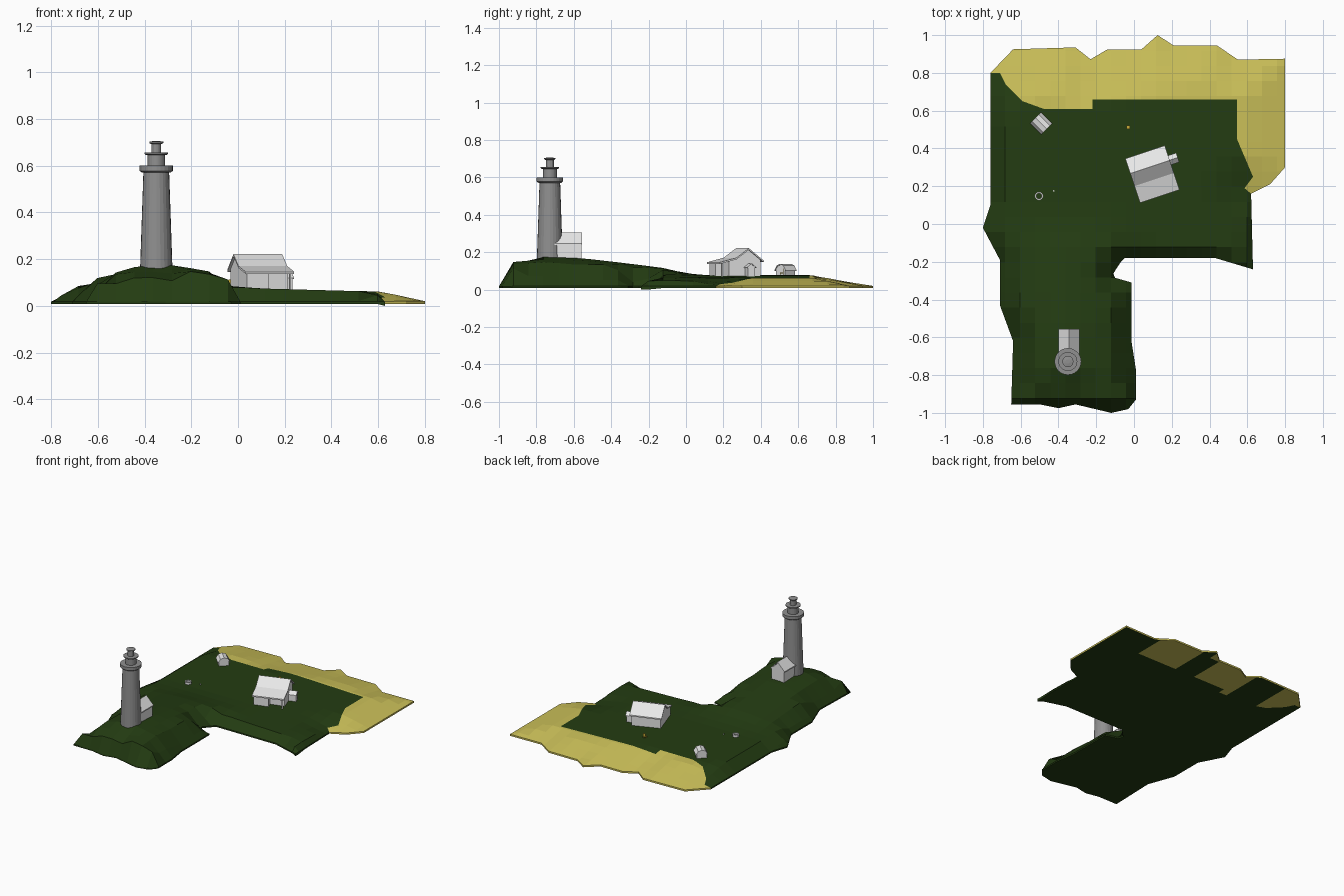
import bpy, bmesh, math
from mathutils import Vector, Matrix
from mathutils.geometry import intersect_point_line

if "Cube" in bpy.data.objects:
    bpy.data.objects.remove(bpy.data.objects["Cube"])


def material(name, r, g, b):
    m = bpy.data.materials.new(name)
    m.diffuse_color = (r, g, b, 1)
    m.use_nodes = True
    m.node_tree.nodes["Principled BSDF"].inputs["Base Color"].default_value = m.diffuse_color
    return m


GRASS = material("dark grass", 0.017, 0.045, 0.006)
SAND = material("sand", 0.6, 0.53, 0.1)
WHITE = material("white paint", 0.8, 0.8, 0.8)
GREY = material("tower grey", 0.28, 0.28, 0.28)
YELLOW = material("yellow", 0.6, 0.42, 0.04)


def finish(bm, name, *mats):
    bmesh.ops.recalc_face_normals(bm, faces=bm.faces[:])
    me = bpy.data.meshes.new(name)
    bm.to_mesh(me)
    bm.free()
    for m in mats:
        me.materials.append(m)
    ob = bpy.data.objects.new(name, me)
    bpy.context.collection.objects.link(ob)
    return ob


# ---- island: grass coast, sand coast and the border between them
W = [(-.76, .8), (-.76, .1), (-.8, -.02), (-.71, -.19), (-.71, -.43), (-.64, -.62),
     (-.65, -.955), (-.5, -.955), (-.4, -.975), (-.31, -.955), (-.12, -1), (-.03, -.98),
     (.01, -.93), (.01, -.77), (-.012, -.63), (-.012, -.31), (-.1, -.285), (-.115, -.25),
     (-.05, -.18), (.43, -.18), (.63, -.24), (.62, .16)]
E = [(.62, .16), (.72, .21), (.8, .3), (.8, .875), (.55, .87), (.44, .945), (.21, .945),
     (.125, 1), (.04, .925), (-.14, .925), (-.23, .872), (-.31, .935), (-.64, .925)]
S = [(-.76, .8), (-.71, .8), (-.68, .74), (-.62, .68), (-.59, .65), (-.48, .61), (-.22, .61),
     (-.22, .66), (.545, .66), (.545, .45), (.63, .25), (.585, .19)]


def lerp_table(x, table):
    if x <= table[0][0]:
        return table[0][1]
    for (a, p), (b, q) in zip(table, table[1:]):
        if x <= b:
            return p + (q - p) * (x - a) / (b - a)
    return table[-1][1]


def distance(p, line):
    best = 9
    for a, b in zip(line, line[1:]):
        a, b = Vector(a).to_3d(), Vector(b).to_3d()
        q, t = intersect_point_line(p, a, b)
        q = a.lerp(b, min(1, max(0, t)))
        best = min(best, (p - q).length)
    return best


HILL = [(-1, .07), (-.93, .08), (-.76, .097), (-.55, .09), (-.35, .067), (-.13, .04),
        (0, .01), (.1, 0)]
ACROSS = [(-.68, .4), (-.5, .72), (-.42, 1), (-.28, 1), (-.13, .75), (.08, 0)]


def height(x, y):
    p = Vector((x, y, 0))
    base = .077 - .015 * min(1, max(0, x / .55))
    land = base + lerp_table(y, HILL) * lerp_table(x, ACROSS)
    bank = 2.4 if y < -.88 else 1.05
    return min(land, .018 + bank * distance(p, W), .02 + .22 * distance(p, E + W[:1]))


def land(name, outline, is_sand):
    bm = bmesh.new()
    bm.faces.new([bm.verts.new((x, y, 0)) for x, y in outline])
    for axis in (0, 1):
        for i in range(26):
            n = Vector((0, 0, 0))
            n[axis] = 1
            bmesh.ops.bisect_plane(bm, geom=bm.verts[:] + bm.edges[:] + bm.faces[:],
                                   plane_co=n * (-1.003 + .08 * i), plane_no=n)
    r = bmesh.ops.extrude_face_region(bm, geom=bm.faces[:], use_keep_orig=True)
    tops = {g for g in r["geom"] if isinstance(g, bmesh.types.BMVert)}
    for v in bm.verts:
        x, y = v.co.xy
        v.co.z = height(x, y) if v in tops else (0 if x > .6 and y < -.2 else .008)
    # underside of the beach is grass except three patches
    for f in bm.faces:
        if is_sand and not any(v in tops for v in f.verts):
            x = f.calc_center_median().x
            if not (.22 < x < .5 or -.25 < x < .07 or x < -.5):
                f.material_index = 1
    finish(bm, name, *((SAND, GRASS) if is_sand else (GRASS,)))


land("grass_land", W + S[:0:-1], False)
land("sand_beach", S + E, True)


# ---- helpers for buildings
def prism(name, profile, u0, u1, loc, angle, mat):
    """Extrude a (v, z) profile along local u, then turn and place it."""
    bm = bmesh.new()
    a = [bm.verts.new((u0, v, z)) for v, z in profile]
    b = [bm.verts.new((u1, v, z)) for v, z in profile]
    bm.faces.new(a)
    bm.faces.new(b[::-1])
    n = len(a)
    for i in range(n):
        bm.faces.new((a[i], b[i], b[(i + 1) % n], a[(i + 1) % n]))
    bm.transform(Matrix.Translation((*loc, 0)) @ Matrix.Rotation(math.radians(angle), 4, 'Z'))
    return finish(bm, name, mat)


def roof(name, line, thick, *args):
    prism(name, line + [(v, z - thick) for v, z in reversed(line)], *args)


def box(name, u0, u1, v0, v1, z0, z1, loc, angle, mat):
    prism(name, [(v0, z0), (v1, z0), (v1, z1), (v0, z1)], u0, u1, loc, angle, mat)


def lathe(name, profile, loc, mat, sides=24, closed=False):
    bm = bmesh.new()
    rings = [[bm.verts.new((loc[0] + r * math.cos(2 * math.pi * i / sides),
                            loc[1] + r * math.sin(2 * math.pi * i / sides), z))
              for i in range(sides)] for r, z in profile]
    pairs = list(zip(rings, rings[1:] + rings[:1]))
    for a, b in pairs if closed else pairs[:-1]:
        for i in range(sides):
            j = (i + 1) % sides
            bm.faces.new((a[i], a[j], b[j], b[i]))
    if not closed:
        bm.faces.new(rings[0][::-1])
        bm.faces.new(rings[-1])
    return finish(bm, name, mat)


# ---- lighthouse
T = (-.35, -.728)
lathe("tower", [(.07, .14), (.055, .578)], T, GREY)
lathe("gallery", [(.06, .57), (.071, .578), (.071, .6), (.037, .6)], T, GREY)
lathe("watch_room", [(.037, .595), (.037, .65)], T, GREY)
lathe("lantern_gallery", [(.042, .645), (.05, .65), (.05, .656)], T, GREY)
lathe("lantern", [(.021, .65), (.021, .7)], T, GREY, 12)
lathe("lantern_cap", [(.024, .693), (.03, .698), (.03, .703), (.012, .706)], T, GREY, 12)

# tower annex, ridge along y
A = (-.345, -.56)
prism("annex_walls", [(-.05, .14), (.05, .14), (.05, .245), (0, .293), (-.05, .245)],
      -.16, 0, A, 90, WHITE)
roof("annex_roof", [(-.056, .246), (0, .304), (.056, .246)], .008, -.16, .004, A, 90, WHITE)

# ---- house with broken-slope roof
H = (.0975, .264, 18.4)
hp = (H[:2], H[2], WHITE)
prism("house_walls", [(.108, .055), (.108, .158), (.04, .212), (-.03, .162), (-.07, .15),
                      (-.07, .055)], -.1, .1, *hp)
prism("house_front_room", [(-.06, .055), (-.06, .152), (-.112, .14), (-.112, .055)],
      -.1, 0, *hp)
roof("house_roof", [(.1235, .155), (.04, .221), (-.03, .17), (-.1235, .146)], .009,
     -.11, .11, *hp)
box("porch_post", .092, .1, -.112, -.104, .055, .142, *hp)
prism("side_porch_walls", [(.02, .055), (.062, .055), (.062, .12), (.041, .135), (.02, .12)],
      .095, .15, *hp)
roof("side_porch_roof", [(.015, .119), (.041, .14), (.067, .119)], .005, .095, .155, *hp)

# ---- shed with gambrel roof
sp = ((-.492, .532), -45, WHITE)
prism("shed_walls", [(-.034, .06), (.034, .06), (.034, .11), (.022, .126), (0, .133),
                     (-.022, .126), (-.034, .11)], -.037, .037, *sp)
roof("shed_roof", [(-.041, .105), (-.025, .129), (0, .137), (.025, .129), (.041, .105)], .005,
     -.042, .042, *sp)

# ---- well, bucket and chair
lathe("well", [(.023, .065), (.023, .093), (.014, .093), (.014, .065)], (-.503, .148), WHITE, 12, True)
lathe("bucket", [(.003, .07), (.004, .084)], (-.425, .175), WHITE, 8)
C = ((-.03, .512), 0, YELLOW)
box("chair_seat", -.01, .01, -.01, .01, .086, .09, *C)
box("chair_back", -.01, .01, .007, .01, .09, .112, *C)
for i, (u, v) in enumerate([(-.01, -.01), (.007, -.01), (-.01, .007), (.007, .007)]):
    box(f"chair_leg_{i}", u, u + .003, v, v + .003, .06, .086, *C)
